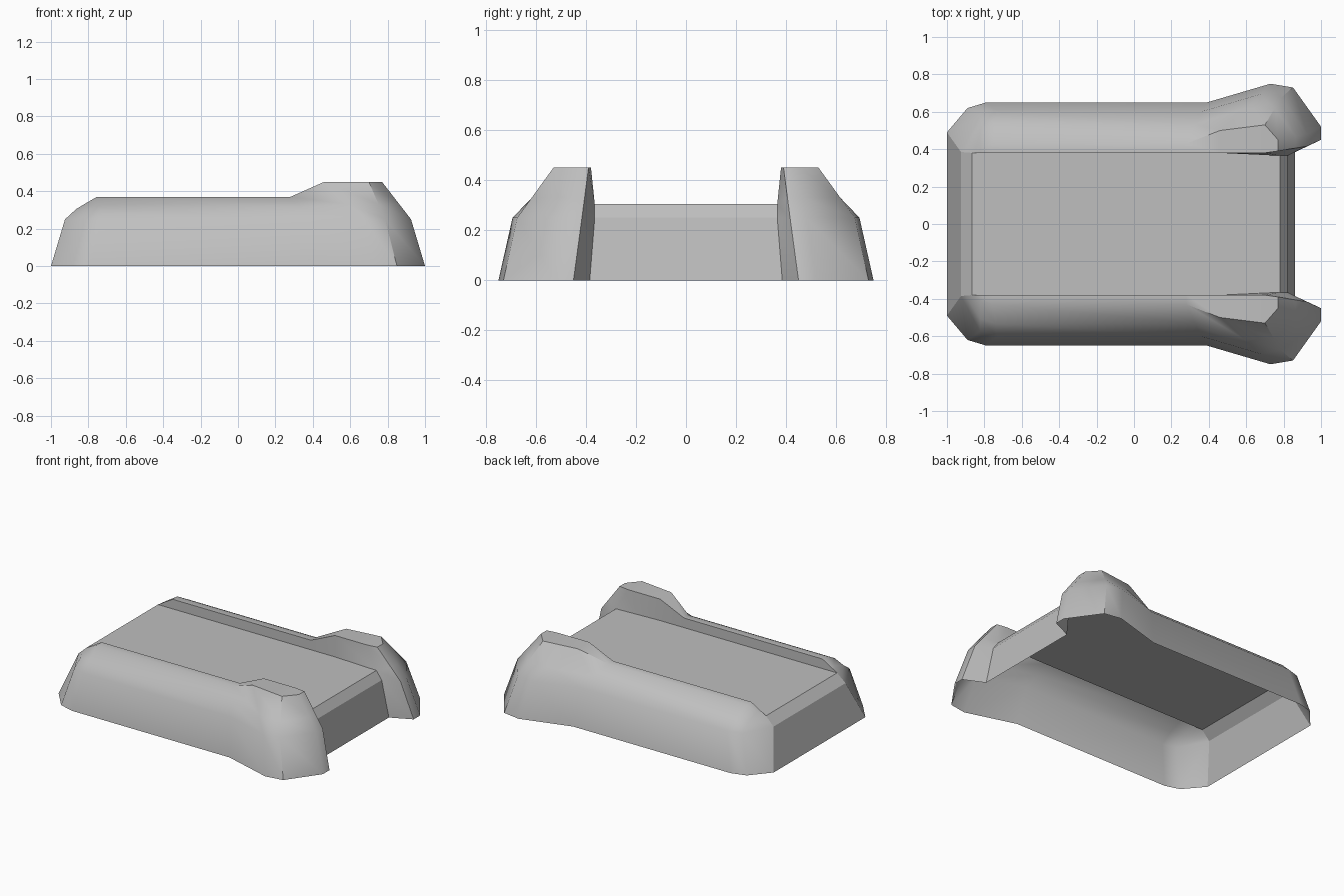
import bpy
import math
from mathutils import Vector

cube = bpy.data.objects.get("Cube")
if cube:
    bpy.data.objects.remove(cube, do_unlink=True)

grey = bpy.data.materials.new("plain_grey")
grey.use_nodes = True
colour = (0.52, 0.52, 0.52, 1)
grey.diffuse_color = colour
grey.node_tree.nodes["Principled BSDF"].inputs["Base Color"].default_value = colour

MID, DECK = 0.25, 0.305


def make_object(name, faces, smooth_angle):
    """Build a welded mesh object from faces given as lists of points."""
    verts, index, polys = [], {}, []
    for face in faces:
        poly = []
        for p in face:
            key = tuple(round(c, 4) for c in p)
            if key not in index:
                index[key] = len(verts)
                verts.append(key)
            if index[key] not in poly:
                poly.append(index[key])
        if len(poly) > 2:
            polys.append(poly)
    mesh = bpy.data.meshes.new(name)
    mesh.from_pydata(verts, [], polys)
    mesh.materials.append(grey)
    obj = bpy.data.objects.new(name, mesh)
    bpy.context.collection.objects.link(obj)
    bpy.ops.object.select_all(action="DESELECT")
    obj.select_set(True)
    bpy.context.view_layer.objects.active = obj
    bpy.ops.object.shade_smooth_by_angle(angle=math.radians(smooth_angle))
    return obj


def loft(columns):
    """Quads between neighbouring columns of points."""
    return [[a[k], a[k + 1], b[k + 1], b[k]]
            for a, b in zip(columns, columns[1:]) for k in range(len(a) - 1)]


# Rail outline on the ground, from the low end round to the raised end
base = [(-1, .49), (-.89, .62), (-.79, .65), (.39, .65), (.73, .75),
        (.85, .73), (1, .52), (1, .45), (.86, .385)]
# Matching outline along the crest
crest = [(-.865, .38, DECK), (-.82, .41, .332), (-.755, .43, .37),
         (.28, .43, .37), (.46, .5, .45), (.70, .53, .45),
         (.77, .45, .45), (.77, .39, .45), (.70, .38, .45)]

ground = [Vector((x, y, 0)) for x, y in base]
waist = [Vector((x * .925, y * .925, MID)) for x, y in base]
waist[0] = Vector((-.925, .385, MID))
waist[-1] = Vector((.82, .365, MID))
crest = [Vector(p) for p in crest]
shoulder = [w.lerp(c, .4) for w, c in zip(waist, crest)]
for i in (1, 2, 3):
    shoulder[i].z += .015
deck_corner = Vector((.78, .365, DECK))
shoulder[-1] = deck_corner

# Outer skin, crest strip with inner wall, and cap on the raised end
rail = loft(list(zip(ground, waist, shoulder, crest)))
inner = [Vector((c.x, .38, c.z)) for c in crest[:6]]
floor = [Vector((c.x, .38, DECK)) for c in inner]
floor[-1] = deck_corner
rail += loft(list(zip(crest, inner, floor)))
rail.append([crest[5], crest[8], crest[7], crest[6]])


def flip(face):
    return [Vector((p.x, -p.y, p.z)) for p in reversed(face)]


make_object("back_rail", rail, 42)
make_object("front_rail", [flip(f) for f in rail], 42)

# Deck with its two sloping end walls
edge = [ground[0], waist[0], *floor, waist[-1], ground[-1]]
across = [(p, Vector((p.x, -p.y, p.z))) for p in edge]
make_object("deck", loft(across), 10)
